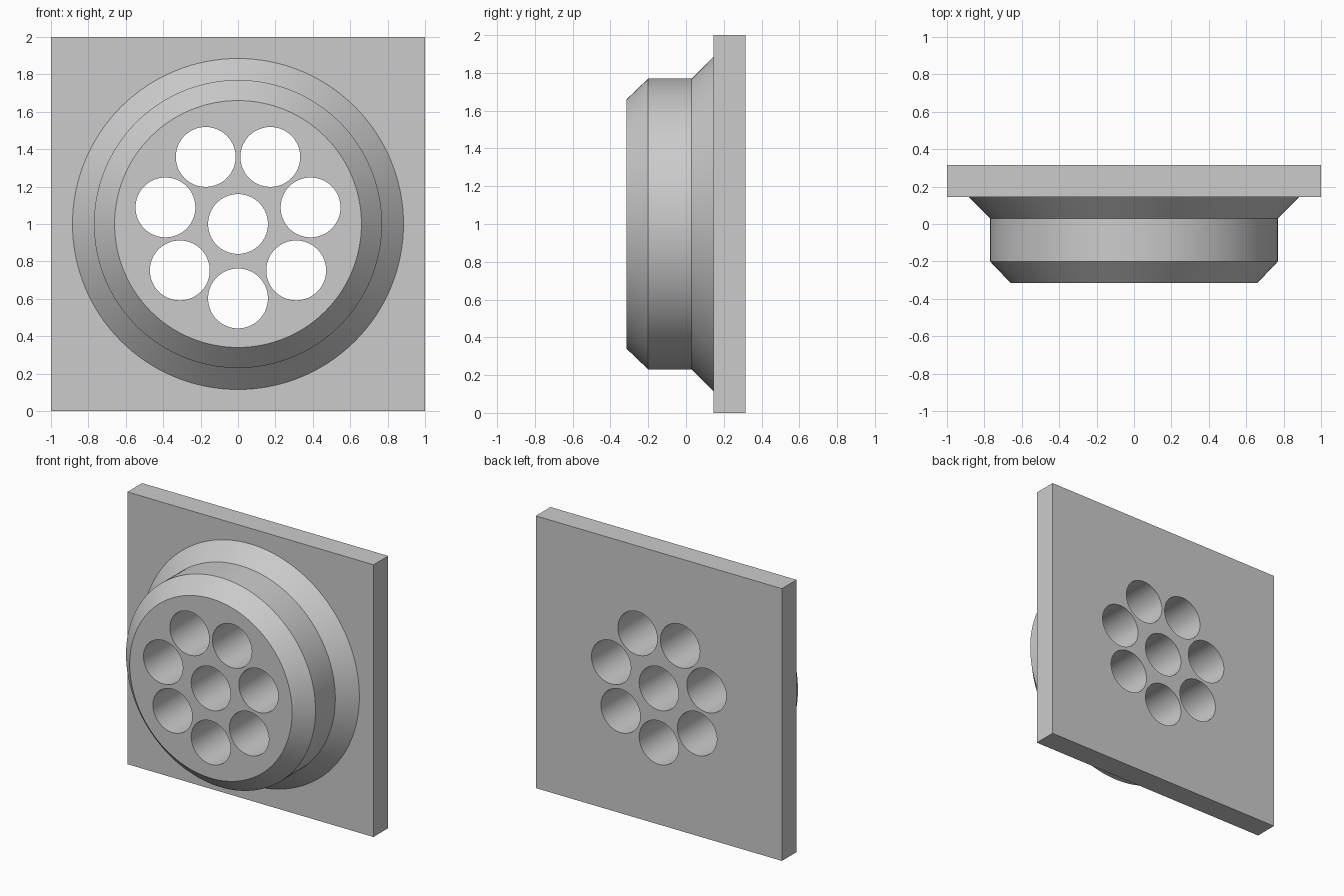
import bpy, bmesh, math
from mathutils import Matrix

if "Cube" in bpy.data.objects:
    bpy.data.objects.remove(bpy.data.objects["Cube"], do_unlink=True)

CENTRE_Z = 1.0
HOLE_R, RING_R, RING_COUNT = 0.16, 0.398, 7
BACK, PLATE_FRONT = 0.315, 0.145

grey = bpy.data.materials.new("plain_grey")
grey.use_nodes = True
colour = (0.6, 0.6, 0.6, 1)
grey.diffuse_color = colour
grey.node_tree.nodes["Principled BSDF"].inputs["Base Color"].default_value = colour


def make_object(name, bm):
    bmesh.ops.recalc_face_normals(bm, faces=bm.faces)
    mesh = bpy.data.meshes.new(name)
    bm.to_mesh(mesh)
    bm.free()
    mesh.materials.append(grey)
    obj = bpy.data.objects.new(name, mesh)
    bpy.context.collection.objects.link(obj)
    return obj


def lathe(bm, profile, segments, x=0, z=CENTRE_Z):
    """Closed solid of (radius, y) rings around an axis along y."""
    rings = []
    for r, y in profile:
        angles = [2 * math.pi * i / segments for i in range(segments)]
        rings.append([bm.verts.new((x + r * math.sin(a), y, z + r * math.cos(a)))
                      for a in angles])
    for a, b in zip(rings, rings[1:]):
        for i in range(segments):
            j = (i + 1) % segments
            bm.faces.new((a[i], a[j], b[j], b[i]))
    bm.faces.new(rings[0])
    bm.faces.new(rings[-1])


def boolean(target, tool, operation):
    mod = target.modifiers.new(operation.lower(), 'BOOLEAN')
    mod.operation = operation
    mod.solver = 'EXACT'
    mod.object = tool
    bpy.context.view_layer.objects.active = target
    bpy.ops.object.modifier_apply(modifier=mod.name)
    bpy.data.objects.remove(tool, do_unlink=True)


# Square back plate
bm = bmesh.new()
bmesh.ops.create_cube(bm, size=1, matrix=Matrix.Translation(
    (0, (BACK + PLATE_FRONT) / 2, CENTRE_Z)) @ Matrix.Diagonal((2, BACK - PLATE_FRONT, 2, 1)))
flange = make_object("flanged_plate", bm)

# Round housing: chamfered front, straight barrel, flared foot sunk into the plate
bm = bmesh.new()
lathe(bm, [(0.66, -0.315), (0.77, -0.2), (0.77, 0.03),
           (0.885, PLATE_FRONT), (0.885, 0.2)], 128)
boolean(flange, make_object("housing", bm), 'UNION')

# Through holes: one in the middle and a ring around it, starting at the bottom
spots = [(0, CENTRE_Z)]
for i in range(RING_COUNT):
    a = 2 * math.pi * i / RING_COUNT
    spots.append((RING_R * math.sin(a), CENTRE_Z - RING_R * math.cos(a)))
bm = bmesh.new()
for x, z in spots:
    lathe(bm, [(HOLE_R, -0.5), (HOLE_R, 0.5)], 64, x, z)
cutter = make_object("hole_cutter", bm)
cutter.hide_render = True
boolean(flange, cutter, 'DIFFERENCE')

# Smooth round walls, crisp edges
bpy.ops.object.select_all(action='DESELECT')
flange.select_set(True)
bpy.context.view_layer.objects.active = flange
bpy.ops.object.shade_smooth_by_angle(angle=math.radians(30))
